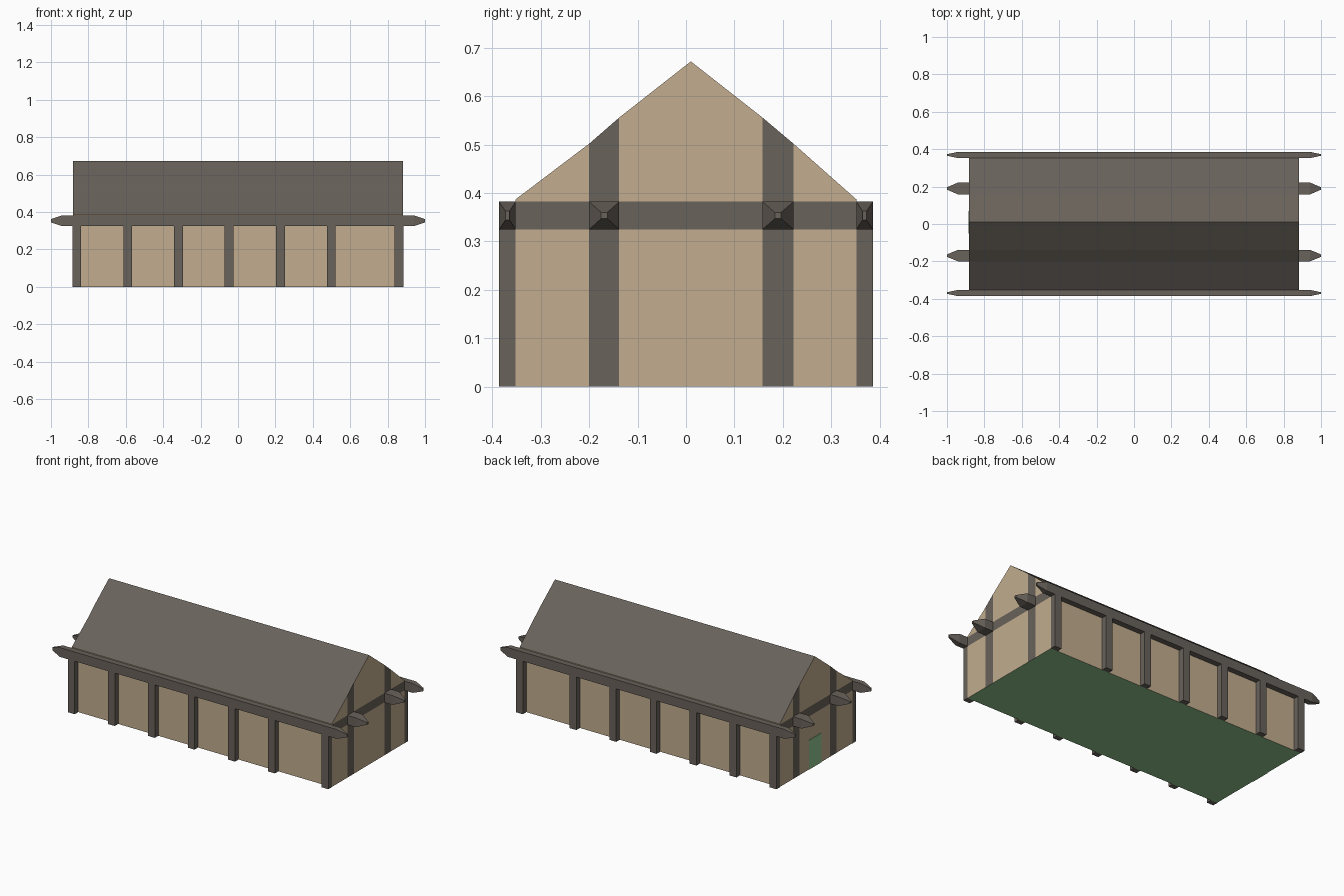
import bpy, bmesh
from mathutils import Vector

if "Cube" in bpy.data.objects:
    bpy.data.objects.remove(bpy.data.objects["Cube"])


def material(name, hex_rgb):
    def lin(c):
        c /= 255
        return c / 12.92 if c <= 0.04045 else ((c + 0.055) / 1.055) ** 2.4
    m = bpy.data.materials.new(name)
    m.diffuse_color = [lin(c) for c in bytes.fromhex(hex_rgb)] + [1]
    m.use_nodes = True
    m.node_tree.nodes["Principled BSDF"].inputs["Base Color"].default_value = m.diffuse_color
    return m


TIMBER = material("dark timber", "69625b")
PLASTER = material("tan plaster", "c2ad8f")
GREEN = material("soft green", "8fc48d")


def finish(name, bm, mats):
    bmesh.ops.recalc_face_normals(bm, faces=bm.faces)
    me = bpy.data.meshes.new(name)
    bm.to_mesh(me)
    bm.free()
    for m in mats:
        me.materials.append(m)
    ob = bpy.data.objects.new(name, me)
    bpy.context.collection.objects.link(ob)
    return ob


def loft_x(name, sections, mats):
    """Closed solid through rectangles (x, y centre, z centre, width, height)."""
    bm = bmesh.new()
    rings = []
    for x, y, z, w, h in sections:
        rings.append([bm.verts.new((x, y + sy * w / 2, z + sz * h / 2))
                      for sy, sz in ((-1, -1), (1, -1), (1, 1), (-1, 1))])
    for a, b in zip(rings, rings[1:]):
        for i in range(4):
            j = (i + 1) % 4
            bm.faces.new((a[i], a[j], b[j], b[i]))
    bm.faces.new(rings[0])
    bm.faces.new(rings[-1])
    return finish(name, bm, mats)


def box(name, x0, x1, y0, y1, z0, z1, mat):
    sec = ((y0 + y1) / 2, (z0 + z1) / 2, y1 - y0, z1 - z0)
    return loft_x(name, [(x0, *sec), (x1, *sec)], [mat])


END = 0.883          # half length of the hall
WALL, OUT = 0.352, 0.386
BEAM0, BEAM1 = 0.325, 0.382
STRIPES = ((-0.2, -0.138), (0.158, 0.222))

# Hall body: gable profile extruded along x
profile = [(-WALL, 0), (WALL, 0), (WALL, 0.387), (0.222, 0.502), (0.158, 0.556),
           (0.01, 0.672), (-0.138, 0.556), (-0.2, 0.502), (-WALL, 0.387)]
bm = bmesh.new()
face = bm.faces.new([bm.verts.new((-END, y, z)) for y, z in profile])
ext = bmesh.ops.extrude_face_region(bm, geom=[face], use_keep_orig=True)
bmesh.ops.translate(bm, vec=(2 * END, 0, 0),
                    verts=[g for g in ext["geom"] if isinstance(g, bmesh.types.BMVert)])
# Cut the lines of the timber framing into the gables
cuts = [((0, y, 0), (0, 1, 0)) for s in STRIPES for y in s]
cuts += [((0, 0, z), (0, 0, 1)) for z in (BEAM0, BEAM1)]
for co, no in cuts:
    bmesh.ops.bisect_plane(bm, geom=bm.verts[:] + bm.edges[:] + bm.faces[:],
                           plane_co=co, plane_no=no, dist=1e-5)
bmesh.ops.recalc_face_normals(bm, faces=bm.faces)
for f in bm.faces:
    c, n = f.calc_center_median(), f.normal
    framed = BEAM0 < c.z < BEAM1 or any(a < c.y < b for a, b in STRIPES)
    if n.z < -0.5:
        f.material_index = 2
    elif n.z > 0.2 or (abs(n.x) > 0.9 and framed):
        f.material_index = 1
finish("hall_body", bm, [PLASTER, TIMBER, GREEN])

# Wall posts and long eave beams, front and back
zc, bh = (BEAM0 + BEAM1) / 2, BEAM1 - BEAM0
posts = [-0.862, -0.59, -0.318, -0.048, 0.227, 0.498, 0.861]
for side, s in (("front", -1), ("back", 1)):
    y0, y1 = sorted((s * WALL, s * OUT))
    for i, x in enumerate(posts):
        box(f"{side}_post_{i + 1}", x - 0.023, x + 0.023, y0, y1, 0, BEAM0, TIMBER)
    yc, w = (y0 + y1) / 2, y1 - y0
    loft_x(f"{side}_eave_beam",
           [(-1, yc, zc, 0.008, 0.018), (-0.94, yc, zc, w, bh),
            (0.94, yc, zc, w, bh), (1, yc, zc, 0.008, 0.018)], [TIMBER])

# Pointed beam ends sticking out of the gables
for side, s in (("left", -1), ("right", 1)):
    for i, (a, b) in enumerate(STRIPES):
        yc, w = (a + b) / 2, b - a
        loft_x(f"{side}_beam_end_{i + 1}",
               [(s * END, yc, zc, w, bh), (s * 0.94, yc, zc, w, bh),
                (s, yc, zc, 0.013, 0.013)], [TIMBER])

# Door plate on the left gable
box("door", -END - 0.003, -END + 0.002, -0.05, 0.07, 0, 0.18, GREEN)
